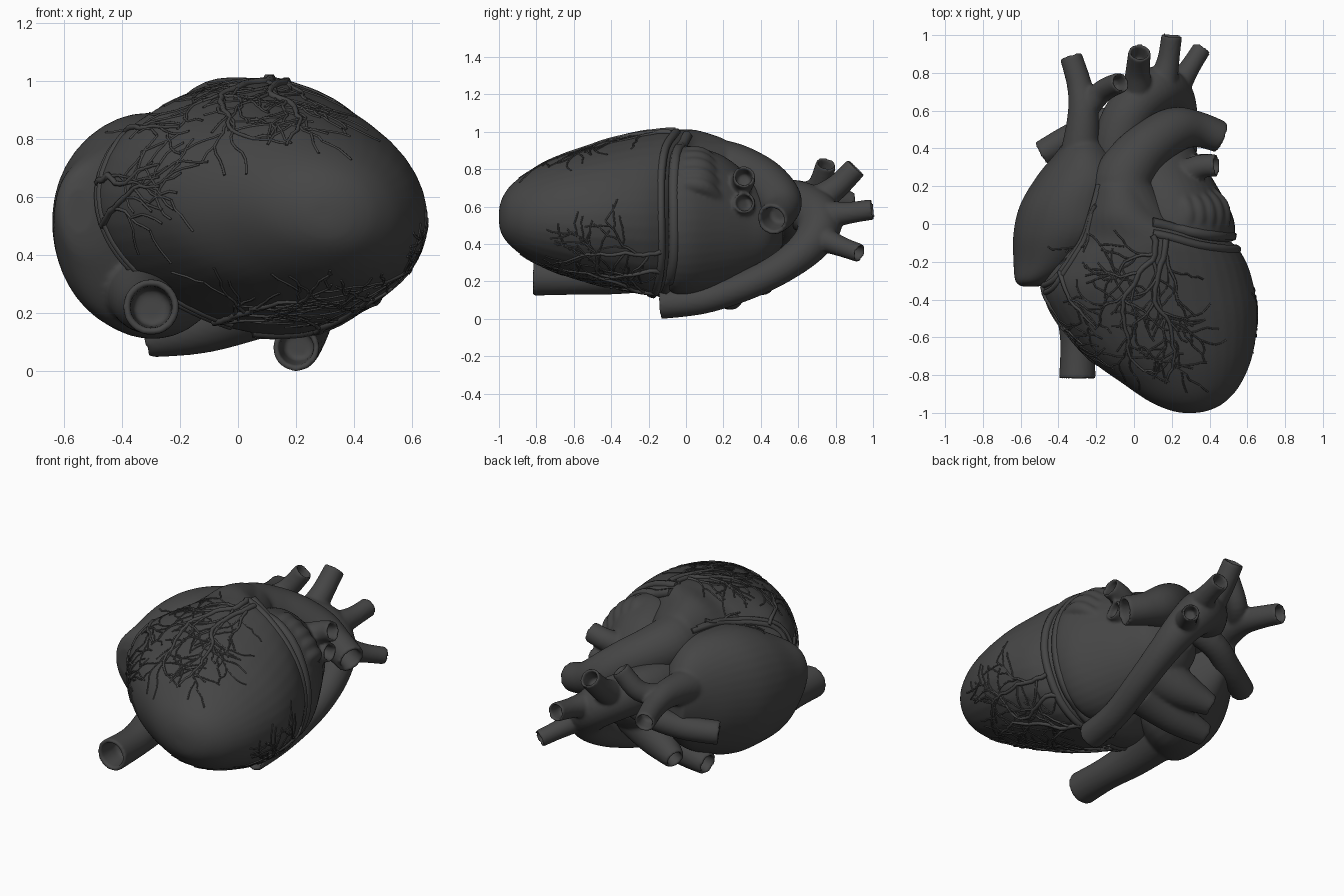
import bpy, bmesh, math, random
from mathutils import Vector, Matrix
from mathutils.bvhtree import BVHTree

if "Cube" in bpy.data.objects:
    bpy.data.objects.remove(bpy.data.objects["Cube"])

random.seed(11)
SEG = 40
dark = bpy.data.materials.new("dark_grey")
dark.diffuse_color = (.06, .06, .06, 1)
dark.use_nodes = True
dark.node_tree.nodes["Principled BSDF"].inputs["Base Color"].default_value = dark.diffuse_color


def spline(pts, n=6):
    """Catmull-Rom through tuples of any length."""
    out = []
    for i in range(len(pts) - 1):
        a, b, c, d = (pts[max(i - 1, 0)], pts[i], pts[i + 1], pts[min(i + 2, len(pts) - 1)])
        for k in range(n):
            t = k / n
            out.append([0.5 * (2 * q + (r - p) * t + (2 * p - 5 * q + 4 * r - s) * t * t
                               + (3 * q - p - 3 * r + s) * t ** 3) for p, q, r, s in zip(a, b, c, d)])
    return out + [list(pts[-1])]


def skin(bm, rings):
    """Bridge rings of points and cap both ends."""
    rows = [[bm.verts.new(v) for v in ring] for ring in rings]
    for a, b in zip(rows, rows[1:]):
        for i in range(len(a)):
            j = (i + 1) % len(a)
            bm.faces.new((a[i], a[j], b[j], b[i]))
    bm.faces.new(rows[0])
    bm.faces.new(rows[-1])


def chamber(bm, sections, cut=0.0, full=0.0):
    """Loft of ovals along y: (y, x0, x1, z0, z1); cut flattens lower left, full swells lower right."""
    rings = []
    for y, x0, x1, z0, z1 in spline(sections):
        ring = []
        for i in range(SEG):
            a = math.tau * i / SEG
            f = 1 - cut * max(0, math.cos(a - math.radians(218))) ** 2
            f += full * max(0, math.cos(a - math.radians(318))) ** 4
            ring.append(((x0 + x1) / 2 + f * math.cos(a) * (x1 - x0) / 2, y,
                         (z0 + z1) / 2 + f * math.sin(a) * (z1 - z0) / 2))
        rings.append(ring)
    skin(bm, rings)


def tube(bm, path, hollow=True, sides=28):
    """Round vessel along (x, y, z, r); the far end is an open mouth."""
    pts = spline(path)
    pos = [Vector(p[:3]) for p in pts]
    rows, u = [], None
    for i, p in enumerate(pts):
        t = (pos[min(i + 1, len(pos) - 1)] - pos[max(i - 1, 0)]).normalized()
        u = t.orthogonal() if u is None else u
        u = (u - t * u.dot(t)).normalized()
        rows.append((pos[i], u, t.cross(u), p[3]))
    if hollow:
        c, u, v, r = rows[-1]
        rows += [(c, u, v, r * 0.76), (c - t * r * 1.5, u, v, r * 0.66)]
    skin(bm, [[c + (u * math.cos(a) + v * math.sin(a)) * r
               for a in (math.tau * k / sides for k in range(sides))] for c, u, v, r in rows])


def finish(name, bm, voxel, smooth):
    """Fuse overlapping pieces into one smooth skin."""
    bmesh.ops.recalc_face_normals(bm, faces=bm.faces)
    me = bpy.data.meshes.new(name)
    bm.to_mesh(me)
    bm.free()
    me.materials.append(dark)
    ob = bpy.data.objects.new(name, me)
    bpy.context.collection.objects.link(ob)
    m = ob.modifiers.new("fuse", 'REMESH')
    m.mode, m.voxel_size, m.use_smooth_shade = 'VOXEL', voxel, True
    s = ob.modifiers.new("soften", 'SMOOTH')
    s.factor, s.iterations = 0.5, smooth
    return ob


# Ventricles with the pulmonary trunk and its two arteries
bm = bmesh.new()
chamber(bm, [(-1.0, .25, .33, .51, .58), (-.985, .18, .40, .45, .64), (-.94, .07, .48, .39, .71),
             (-.85, -.07, .555, .32, .78), (-.7, -.28, .615, .25, .86), (-.5, -.445, .64, .185, .93),
             (-.33, -.52, .62, .145, .975), (-.18, -.46, .57, .12, 1.0), (-.08, -.38, .48, .15, 1.01),
             (.05, -.29, .2, .35, 1.01), (.2, -.22, .07, .6, .965)], cut=.1, full=.075)
tube(bm, [(0, 0, .78, .2), (-.06, .2, .79, .165), (0, .33, .76, .145), (.1, .43, .71, .13),
          (.22, .5, .63, .12), (.34, .5, .57, .095), (.46, .46, .53, .085)])
tube(bm, [(.2, .5, .61, .08), (-.1, .55, .5, .075), (-.3, .48, .43, .07), (-.49, .37, .40, .07)])
ventricles = finish("ventricles_and_pulmonary_artery", bm, .012, 5)

# Right atrium with both great veins
bm = bmesh.new()
chamber(bm, [(-.33, -.60, -.50, .47, .63), (-.30, -.635, -.40, .36, .71), (-.2, -.65, -.2, .17, .79),
             (-.05, -.655, -.02, .105, .87), (.1, -.62, 0, .105, .89), (.25, -.53, 0, .16, .87),
             (.38, -.42, -.1, .25, .80), (.5, -.33, -.2, .4, .65)], cut=.09)
tube(bm, [(-.33, -.1, .3, .15), (-.32, -.38, .24, .11), (-.3, -.6, .22, .092), (-.3, -.82, .22, .097)])
tube(bm, [(-.3, .2, .6, .14), (-.28, .42, .65, .1), (-.27, .6, .66, .08), (-.29, .74, .64, .066),
          (-.335, .89, .62, .06)])
tube(bm, [(-.27, .58, .66, .06), (-.17, .7, .7, .06), (-.07, .75, .83, .055)])
right_atrium = finish("right_atrium_and_great_veins", bm, .011, 5)

# Left atrium, ribbed ear flap and pulmonary veins
bm = bmesh.new()
chamber(bm, [(-.09, 0, .50, .15, .90), (-.05, -.05, .535, .13, .92), (.05, -.1, .52, .13, .92),
             (.2, -.1, .44, .17, .87), (.33, -.1, .36, .22, .77), (.45, -.08, .28, .3, .65),
             (.52, 0, .15, .4, .55)])
for i in range(5):
    a = math.radians(75 - 11 * i)
    c = Vector((.2 + .31 * math.cos(a), 0, .53 + .36 * math.sin(a)))
    tube(bm, [(c.x - .1, .22, c.z - .12, .02), (c.x - .01, .1, c.z - .015, .045), (c.x, 0, c.z, .042),
              (c.x - .02, -.05, c.z - .02, .02)], hollow=False)
tube(bm, [(.2, .22, .66, .09), (.34, .3, .73, .065), (.44, .31, .76, .06)])
tube(bm, [(.2, .25, .58, .09), (.34, .31, .61, .06), (.42, .31, .62, .058)])
tube(bm, [(.1, .2, .26, .14), (-.12, .22, .16, .1), (-.32, .24, .11, .066)])
tube(bm, [(.1, .3, .33, .15), (-.05, .36, .25, .11), (-.22, .42, .18, .06)])
left_atrium = finish("left_atrium_and_pulmonary_veins", bm, .011, 5)

# Aorta: ascending part, arch, descending part and three arch branches
bm = bmesh.new()
tube(bm, [(-.1, .2, .6, .13), (-.08, .45, .62, .13), (0, .62, .6, .13), (.12, .71, .53, .125),
          (.21, .68, .42, .105), (.25, .55, .3, .088), (.25, .35, .19, .08), (.22, .1, .105, .077),
          (.2, -.14, .078, .08)])
tube(bm, [(.02, .65, .6, .09), (.02, .8, .7, .066), (.03, .91, .81, .06)])
tube(bm, [(.14, .7, .55, .09), (.18, .86, .565, .06), (.2, 1.0, .585, .055)])
tube(bm, [(.2, .68, .45, .08), (.29, .82, .39, .055), (.36, .93, .35, .05)])
finish("aorta", bm, .01, 4)

# Surface vessels: everything is snapped to the outermost skin
bpy.context.view_layer.update()
deps = bpy.context.evaluated_depsgraph_get()
skins = [BVHTree.FromObject(o, deps) for o in (ventricles, right_atrium, left_atrium)]


def snap(p):
    axis = Vector((.05 + .2 * max(0, -p.y), max(p.y, -.7), .55))
    out = (p - axis).normalized()
    best = None
    for tree in skins[:1] if p.y < -.2 else skins:
        loc, nor, _, dist = tree.ray_cast(axis + out * 2, -out)
        if loc and (best is None or dist < best[2]):
            best = (loc, nor, dist)
    return (best[0], best[1]) if best else (p, out)


def curve_object(name):
    cu = bpy.data.curves.new(name, 'CURVE')
    cu.dimensions, cu.bevel_depth, cu.bevel_resolution, cu.use_fill_caps = '3D', 1.0, 1, True
    cu.materials.append(dark)
    bpy.context.collection.objects.link(bpy.data.objects.new(name, cu))
    return cu


def strand(cu, pts):
    sp = cu.splines.new('POLY')
    sp.points.add(len(pts) - 1)
    for q, (p, r) in zip(sp.points, pts):
        q.co, q.radius = (*p, 1), r
    sp.use_smooth = True


def grow(cu, p, d, n, r, depth):
    """Wander over the skin, tapering and throwing off twigs."""
    pts, home, side = [], d.copy(), random.choice((-1, 1))
    for i in range(n):
        q, nor = snap(p)
        rad = max(.0045, r * (1 - .7 * i / n))
        pts.append((q + nor * rad * .2, rad))
        d = Matrix.Rotation(random.gauss(0, .3), 3, nor) @ (d + home * .4)
        d = (d - nor * d.dot(nor)).normalized()
        if depth and i > 1 and random.random() < .45:
            side = -side
            grow(cu, q, Matrix.Rotation(side * .7, 3, nor) @ d, int((n - i) * .25) + 5, rad * .65, depth - 1)
        p = q + d * .034
    strand(cu, pts)


# Ring vessels lying in the groove between atria and ventricles
rings = curve_object("groove_vessels")
left = [(.1, -.02, 1), (.2, -.04, .98), (.35, -.08, .92), (.5, -.1, .78), (.56, -.1, .55),
        (.5, -.1, .32), (.3, -.13, .17), (.05, -.16, .13)]
right = [(-.23, .2, .95), (-.26, 0, .9), (-.34, -.2, .83), (-.42, -.31, .76), (-.5, -.34, .6),
         (-.48, -.35, .45), (-.35, -.35, .3), (-.2, -.33, .2), (-.03, -.26, .13)]
for path, shift, r in ((left, -.03, .024), (left, .03, .03), (right, -.03, .016), (right, .01, .018)):
    pts = []
    for p in spline(path):
        q, nor = snap(Vector(p) + Vector((0, shift, 0)))
        pts.append((q - nor * r * .3, r))
    strand(rings, pts)

# Branching coronary trees: start, direction, length in steps, radius
trees = curve_object("coronary_branches")
for start, d, n, r in [((.1, -.06, 1), (.05, -1, 0), 28, .017), ((.17, -.08, 1), (.05, -1, 0), 26, .017),
                       ((-.22, .1, .95), (.1, -1, 0), 9, .012),
                       ((-.38, -.25, .8), (.3, -1, 0), 12, .014), ((-.48, -.33, .65), (.4, -1, .1), 13, .014),
                       ((-.5, -.36, .5), (.5, -1, 0), 13, .014), ((-.1, -.28, .13), (.4, -1, .1), 20, .016),
                       ((.25, -.16, .16), (.2, -1, .1), 20, .016), ((.52, -.14, .36), (.1, -1, -.1), 20, .014),
                       ((.45, -.14, .25), (.1, -1, .1), 20, .014)]:
    grow(trees, Vector(start), Vector(d).normalized(), n, r, 2)
